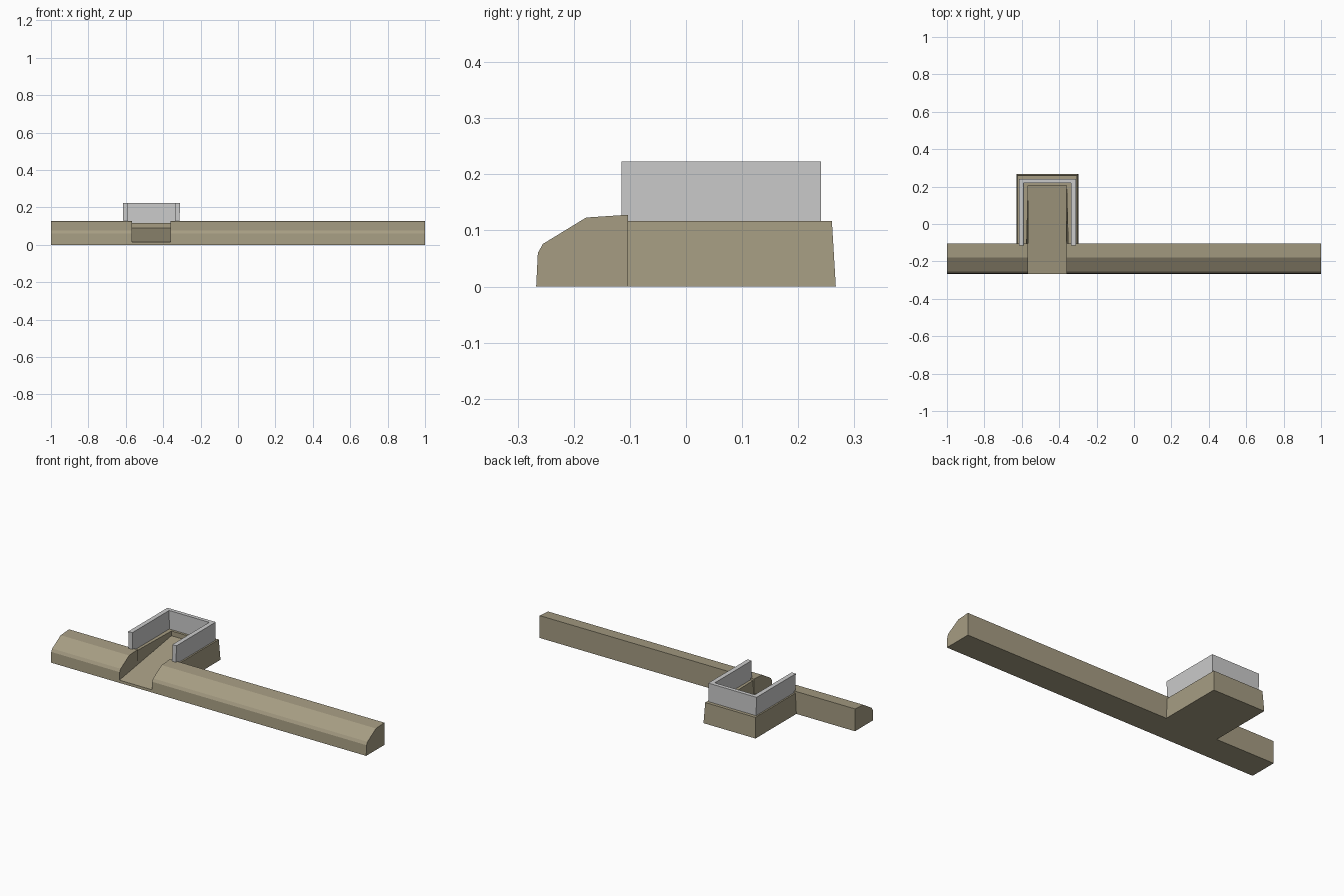
import bpy, bmesh

if "Cube" in bpy.data.objects:
    bpy.data.objects.remove(bpy.data.objects["Cube"])

earth = bpy.data.materials.new("earth")
earth.diffuse_color = (0.38, 0.335, 0.225, 1)
earth.use_nodes = True
earth.node_tree.nodes["Principled BSDF"].inputs["Base Color"].default_value = earth.diffuse_color


def finish(name, bm, mat=None):
    bmesh.ops.recalc_face_normals(bm, faces=bm.faces)
    me = bpy.data.meshes.new(name)
    bm.to_mesh(me)
    bm.free()
    ob = bpy.data.objects.new(name, me)
    bpy.context.collection.objects.link(ob)
    if mat:
        me.materials.append(mat)
    return ob


def loft(name, loop_a, loop_b, mat=None):
    """Closed solid between two matching loops of points."""
    bm = bmesh.new()
    a = [bm.verts.new(p) for p in loop_a]
    b = [bm.verts.new(p) for p in loop_b]
    n = len(a)
    bm.faces.new(a)
    bm.faces.new(b)
    for i in range(n):
        j = (i + 1) % n
        bm.faces.new((a[i], a[j], b[j], b[i]))
    return finish(name, bm, mat)


def extrude_x(name, profile, x0, x1, mat=None):
    return loft(name, [(x0, y, z) for y, z in profile],
                [(x1, y, z) for y, z in profile], mat)


def u_shape(xc, outer, inner, y0, y_out, y_in, z, flare=0.0):
    """U outline open to the front; flare widens the mouth."""
    return [(xc - outer, y0, z), (xc - outer, y_out, z),
            (xc + outer, y_out, z), (xc + outer, y0, z),
            (xc + inner + flare, y0, z), (xc + inner, y_in, z),
            (xc - inner, y_in, z), (xc - inner - flare, y0, z)]


XC = -0.463          # centre line of the emplacement
GAP = 0.103          # half width of the ramp

# Long parapet, split by the ramp
bank = [(-0.267, 0), (-0.264, 0.06), (-0.255, 0.076), (-0.178, 0.123),
        (-0.103, 0.128), (-0.103, 0)]
extrude_x("bank_left", bank, -1, XC - GAP, earth)
extrude_x("bank_right", bank, XC + GAP, 1, earth)

# Ramp rising to the back
ramp = [(-0.267, 0), (-0.266, 0.015), (0.207, 0.09), (0.207, 0)]
extrude_x("ramp", ramp, XC - GAP, XC + GAP, earth)

# Raised earth surround behind the bank
loft("surround",
     u_shape(XC, 0.165, GAP, -0.103, 0.267, 0.205, 0),
     u_shape(XC, 0.159, GAP, -0.103, 0.26, 0.205, 0.117, 0.008), earth)

# Grey wall around three sides
loft("wall",
     u_shape(XC, 0.150, 0.126, -0.115, 0.241, 0.219, 0.112),
     u_shape(XC, 0.153, 0.127, -0.115, 0.241, 0.219, 0.223))
